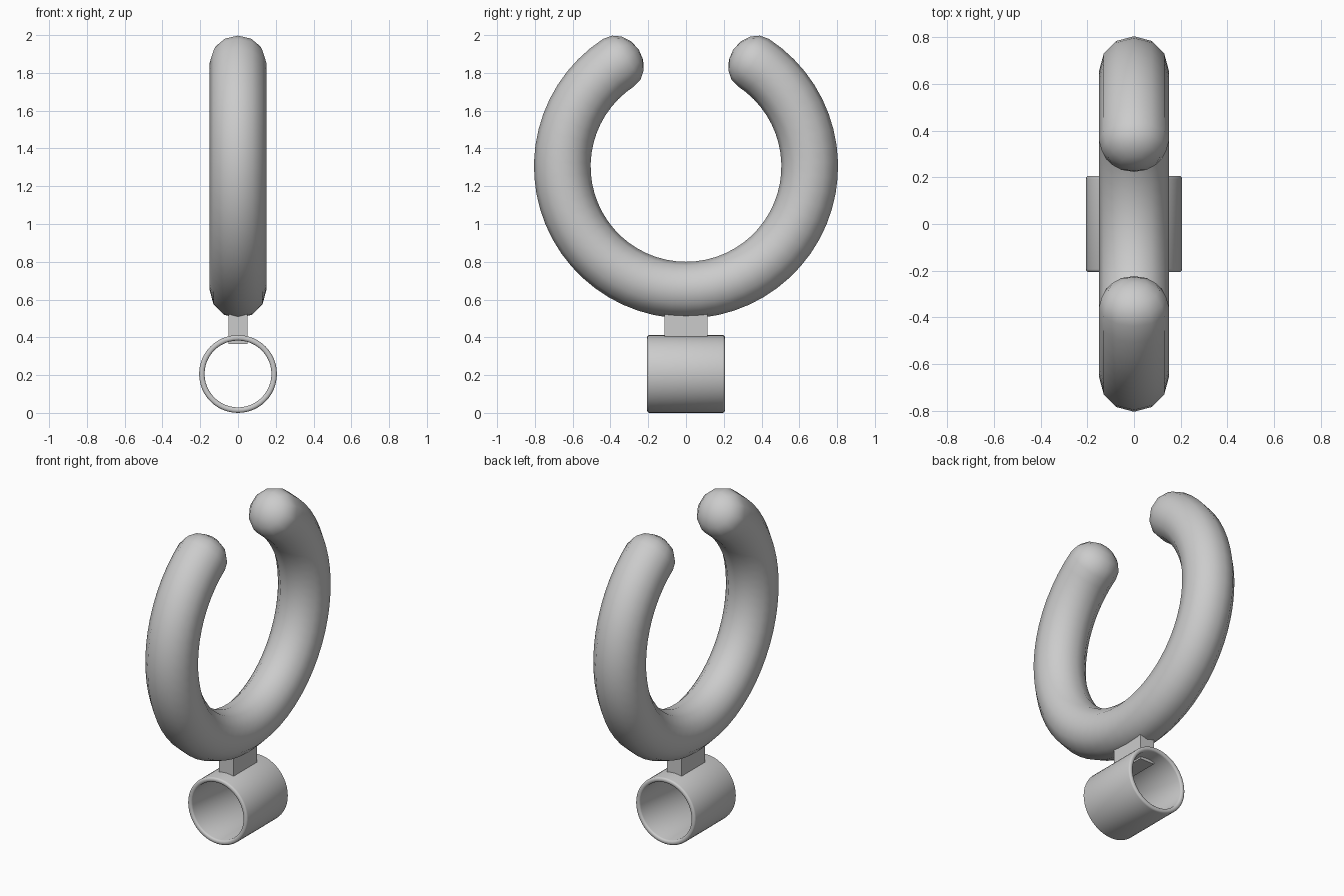
import bpy, bmesh
from math import sin, cos, pi, radians
from mathutils import Vector

if "Cube" in bpy.data.objects:
    bpy.data.objects.remove(bpy.data.objects["Cube"])


def finish(name, bm, angle=40):
    bmesh.ops.recalc_face_normals(bm, faces=bm.faces)
    me = bpy.data.meshes.new(name)
    bm.to_mesh(me)
    bm.free()
    ob = bpy.data.objects.new(name, me)
    bpy.context.collection.objects.link(ob)
    bpy.ops.object.select_all(action='DESELECT')
    ob.select_set(True)
    bpy.context.view_layer.objects.active = ob
    bpy.ops.object.shade_smooth_by_angle(angle=radians(angle))
    return ob


def bridge(bm, a, b):
    n = len(a)
    for i in range(n):
        bm.faces.new((a[i], a[(i + 1) % n], b[(i + 1) % n], b[i]))


# Open ring: twelve-sided tube swept along an arc with rounded ends
R, r, cap, zc, gap = 0.655, 0.15, 0.127, 1.305, radians(33)
SIDES, STEPS, CAP_STEPS = 12, 48, 4
bm = bmesh.new()


def section(a, radius, push):
    out = Vector((0, sin(a), cos(a)))
    tangent = Vector((0, cos(a), -sin(a)))
    c = Vector((0, 0, zc)) + out * R + tangent * push
    return [bm.verts.new(c + radius * (Vector((cos(t), 0, 0)) + out * sin(t)))
            for t in (2 * pi * i / SIDES for i in range(SIDES))]


end = 2 * pi - gap
caps = [pi / 2 * k / CAP_STEPS for k in range(1, CAP_STEPS)]
loops = [section(gap, r * cos(t), -cap * sin(t)) for t in reversed(caps)]
loops += [section(gap + (end - gap) * i / STEPS, r, 0) for i in range(STEPS + 1)]
loops += [section(end, r * cos(t), cap * sin(t)) for t in caps]
for a, b in zip(loops, loops[1:]):
    bridge(bm, a, b)
for a, sign, loop in ((gap, -1, loops[0]), (end, 1, loops[-1])):
    tip = bm.verts.new((0, R * sin(a) + sign * cap * cos(a),
                        zc + R * cos(a) - sign * cap * sin(a)))
    for i in range(SIDES):
        bm.faces.new((loop[i], loop[(i + 1) % SIDES], tip))
finish("open_ring", bm, 60)

# Mounting sleeve: hollow cylinder along y with softened rims
ro, ri, h, bev, N = 0.206, 0.177, 0.206, 0.012, 48
bm = bmesh.new()
profile = []
for rad, y, start in ((ro - bev, h - bev, 0), (ri + bev, h - bev, 90),
                      (ri + bev, bev - h, 180), (ro - bev, bev - h, 270)):
    for k in range(4):
        t = radians(start + 30 * k)
        profile.append((rad + bev * cos(t), y + bev * sin(t)))
rows = [[bm.verts.new((p * sin(2 * pi * i / N), y, ro + p * cos(2 * pi * i / N)))
         for p, y in profile] for i in range(N)]
for i in range(N):
    bridge(bm, rows[i], rows[(i + 1) % N])
finish("mounting_sleeve", bm)

# Connecting block between ring and sleeve
bm = bmesh.new()
bmesh.ops.create_cube(bm, size=1)
for v in bm.verts:
    v.co = Vector((v.co.x * 0.10, v.co.y * 0.23, 0.455 + v.co.z * 0.18))
finish("connecting_block", bm, 30)
